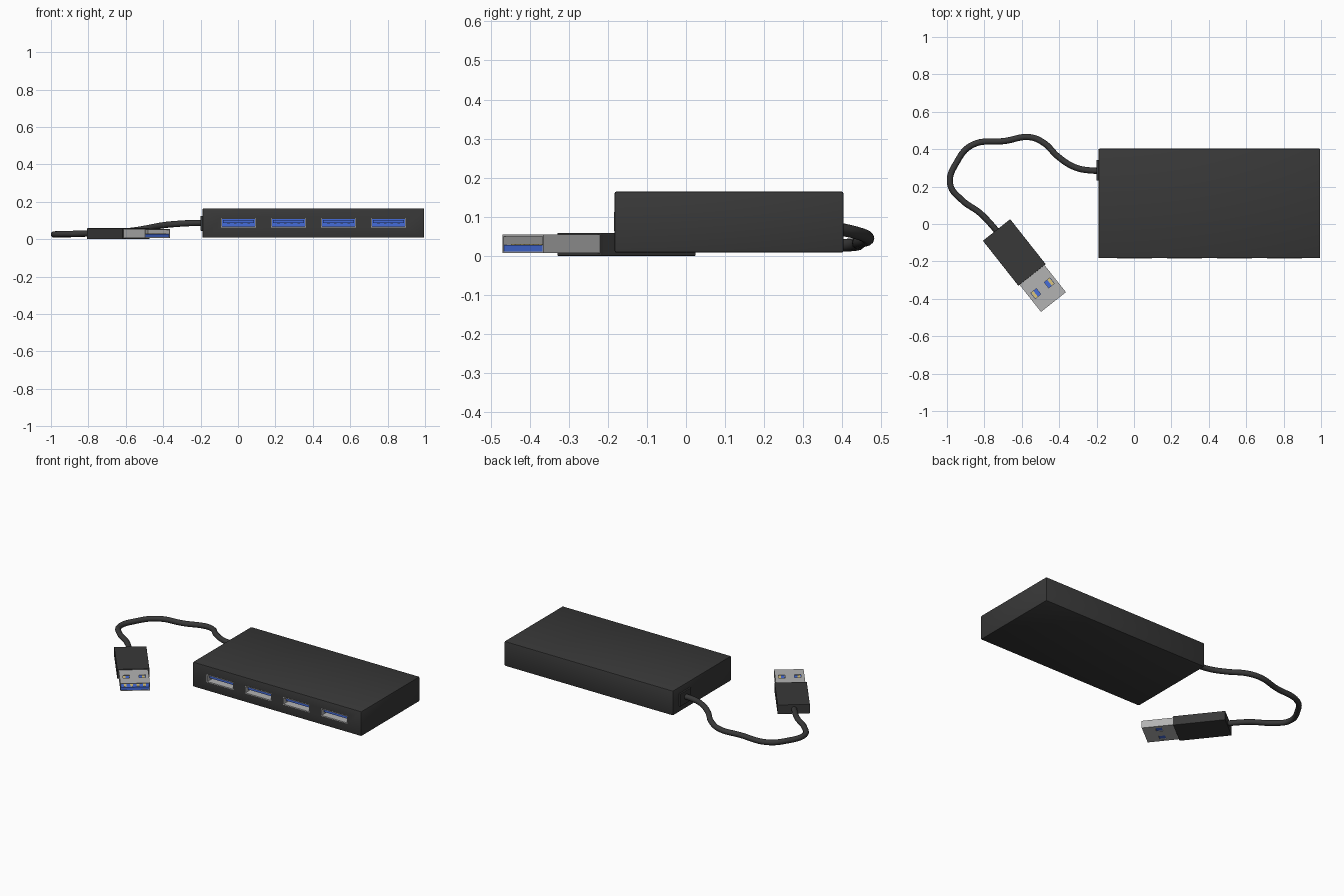
import bpy, bmesh, math
from mathutils import Matrix, Vector

if "Cube" in bpy.data.objects:
    bpy.data.objects.remove(bpy.data.objects["Cube"])


def material(name, rgb):
    m = bpy.data.materials.new(name)
    m.diffuse_color = (*rgb, 1)
    m.use_nodes = True
    m.node_tree.nodes["Principled BSDF"].inputs["Base Color"].default_value = m.diffuse_color
    return m


DARK = material("dark_plastic", (0.04, 0.04, 0.04))
METAL = material("metal", (0.45, 0.45, 0.45))
BLUE = material("blue_plastic", (0.06, 0.15, 0.7))
GOLD = material("gold", (0.7, 0.55, 0.2))


def box(name, lo, hi, mat=None, frame=Matrix(), bevel=0):
    """Axis-aligned box between two corners, placed in the given frame."""
    lo, hi = Vector(lo), Vector(hi)
    bm = bmesh.new()
    bmesh.ops.create_cube(bm, size=1)
    bmesh.ops.scale(bm, vec=hi - lo, verts=bm.verts)
    bmesh.ops.translate(bm, vec=(lo + hi) / 2, verts=bm.verts)
    if bevel:
        bmesh.ops.bevel(bm, geom=bm.edges[:], offset=bevel, segments=2,
                        profile=0.5, affect='EDGES')
    bm.transform(frame)
    me = bpy.data.meshes.new(name)
    bm.to_mesh(me)
    bm.free()
    ob = bpy.data.objects.new(name, me)
    bpy.context.collection.objects.link(ob)
    if mat:
        me.materials.append(mat)
    return ob


def select(ob):
    bpy.ops.object.select_all(action='DESELECT')
    ob.select_set(True)
    bpy.context.view_layer.objects.active = ob


def cut(ob, lo, hi, frame=Matrix()):
    """Subtract a box from an object."""
    cutter = box("cutter", lo, hi, None, frame)
    cutter.hide_render = True
    select(ob)
    mod = ob.modifiers.new("cut", 'BOOLEAN')
    mod.operation, mod.solver, mod.object = 'DIFFERENCE', 'EXACT', cutter
    bpy.ops.object.modifier_apply(modifier=mod.name)
    bpy.data.objects.remove(cutter)


# Hub case
Y0 = -0.183
case = box("hub_case", (-0.19, Y0, 0.008), (0.995, 0.403, 0.165), DARK, bevel=0.006)

# Four sockets in the front of the case
Z0, Z1, HW, DEPTH, T = 0.063, 0.112, 0.094, 0.17, 0.005
for i in range(4):
    cx = 0.003 + i * 0.2673
    back = Y0 + DEPTH
    cut(case, (cx - HW, Y0 - 0.05, Z0), (cx + HW, back, Z1))
    shell = box(f"socket_shell_{i+1}", (cx - HW, Y0 - 0.001, Z0), (cx + HW, back, Z1), METAL)
    cut(shell, (cx - HW + T, Y0 - 0.05, Z0 + T), (cx + HW - T, back - 0.002, Z1 - T))
    box(f"socket_back_{i+1}", (cx - HW + T, back - 0.03, Z0 + T),
        (cx + HW - T, back - 0.002, Z1 - T), BLUE)
    box(f"socket_tongue_{i+1}", (cx - HW + 0.012, Y0 + 0.012, 0.087),
        (cx + HW - 0.012, back - 0.03, 0.102), BLUE)
    for k in range(4):
        px = cx + (k - 1.5) * 0.036
        box(f"socket_contact_{i+1}_{k+1}", (px - 0.007, Y0 + 0.03, 0.084),
            (px + 0.007, back - 0.03, 0.088), METAL)
select(case)
bpy.ops.object.shade_smooth_by_angle(angle=math.radians(25))

# Strain relief where the cable leaves the case
box("strain_relief", (-0.2, 0.232, 0.045), (-0.18, 0.342, 0.125), DARK, bevel=0.002)

# Cable
path = [(-0.17, 0.286, 0.087), (-0.23, 0.286, 0.087), (-0.315, 0.303, 0.083),
        (-0.406, 0.360, 0.074), (-0.48, 0.432, 0.06), (-0.556, 0.464, 0.047),
        (-0.69, 0.444, 0.036), (-0.866, 0.422, 0.028), (-0.945, 0.335, 0.026),
        (-0.983, 0.214, 0.026), (-0.92, 0.128, 0.028), (-0.824, 0.059, 0.03),
        (-0.75, -0.018, 0.03), (-0.72, -0.055, 0.03)]
cu = bpy.data.curves.new("cable", 'CURVE')
cu.dimensions = '3D'
cu.bevel_depth, cu.bevel_resolution, cu.resolution_u = 0.0165, 4, 8
cu.use_fill_caps = True
sp = cu.splines.new('BEZIER')
sp.bezier_points.add(len(path) - 1)
for bp, co in zip(sp.bezier_points, path):
    bp.co = co
    bp.handle_left_type = bp.handle_right_type = 'AUTO'
cu.materials.append(DARK)
cable = bpy.data.objects.new("cable", cu)
bpy.context.collection.objects.link(cable)
select(cable)
bpy.ops.object.convert(target='MESH')
bpy.ops.object.shade_smooth_by_angle(angle=math.radians(40))

# Plug, built along local x and turned into place
F = Matrix.Translation((-0.735, -0.032, 0)) @ Matrix.Rotation(math.radians(-51.7), 4, 'Z')
G, E, W = 0.306, 0.491, 0.085
box("plug_grip", (0, -0.093, 0), (G, 0.093, 0.059), DARK, F, bevel=0.002)
shell = box("plug_shell", (G - 0.02, -W, 0.007), (E, W, 0.054), METAL, F)
cut(shell, (G, -W + 0.004, 0.011), (E + 0.05, W - 0.004, 0.050), F)
for v in (-0.046, 0.046):
    cut(shell, (0.378, v - 0.019, -0.02), (0.416, v + 0.019, 0.08), F)

# Tongue and contacts inside the plug shell
box("plug_tongue", (G, -W + 0.004, 0.011), (E - 0.002, W - 0.004, 0.028), BLUE, F)
for k in range(4):
    v = (k - 1.5) * 0.037
    box(f"plug_contact_{k+1}", (G + 0.03, v - 0.008, 0.026),
        (E - 0.012, v + 0.008, 0.030), GOLD, F)
